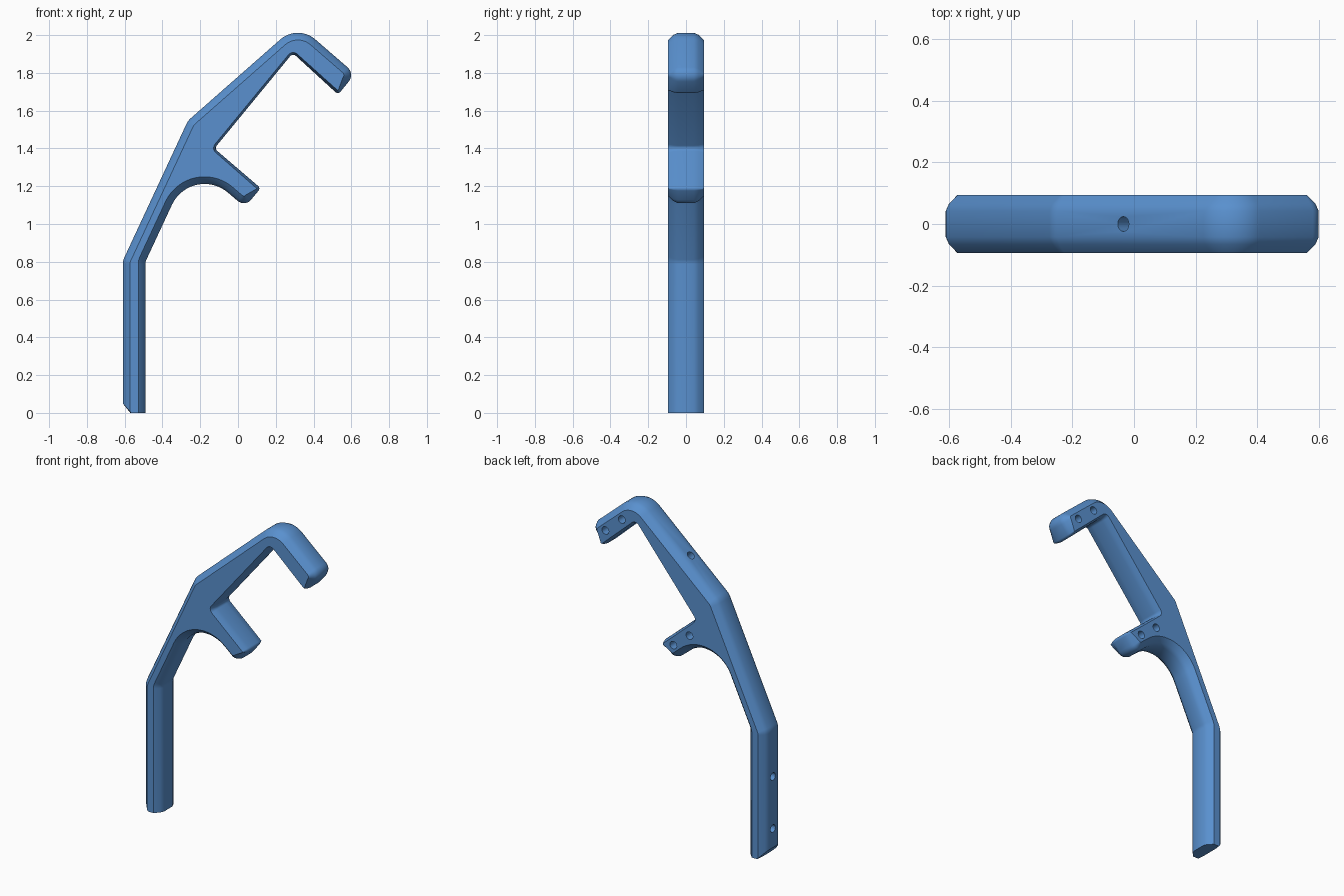
import bpy, bmesh, math
from mathutils import Vector

if "Cube" in bpy.data.objects:
    bpy.data.objects.remove(bpy.data.objects["Cube"])

blue = bpy.data.materials.new("blue_plastic")
blue.diffuse_color = (0.10, 0.28, 0.62, 1)
blue.use_nodes = True
blue.node_tree.nodes["Principled BSDF"].inputs["Base Color"].default_value = blue.diffuse_color

# Side profile corners: x, z, corner radius, edge chamfer, arc segments
CORNERS = [
    (-0.57, 0.0, 0, 0.005, 0), (-0.49, 0.0, 0, 0.038, 0),
    (-0.49, 0.80, 0.06, 0.038, 4),                       # inner knee
    (-0.244, 1.329, 0.19, 0.038, 18),                    # arch under the arm
    (0.037, 1.089, 0.05, 0.038, 8), (0.12, 1.19, 0.018, 0.015, 4),   # lower arm tip
    (-0.125, 1.40, 0.02, 0.012, 5), (0.29, 1.905, 0.02, 0.012, 5),   # mouth
    (0.53, 1.685, 0.018, 0.015, 4), (0.62, 1.795, 0.055, 0.038, 8),  # upper arm tip
    (0.316, 2.058, 0.14, 0.038, 14),                     # top bend
    (-0.265, 1.547, 0.10, 0.038, 6), (-0.61, 0.805, 0.08, 0.038, 5), # back bends
    (-0.61, 0.05, 0, 0.038, 0),
]
# Inset directions that keep the foot flat
FOOT = {0: Vector((1, 0)), 1: Vector((-1, 0)), 13: Vector((1, -1.1))}


def outline():
    """Rounded outline as (point, inset vector) pairs."""
    pts, n = [], len(CORNERS)
    for i, (x, z, r, c, seg) in enumerate(CORNERS):
        p = Vector((x, z))
        if not r:
            pts.append((p, c, FOOT[i]))
            continue
        a = (Vector(CORNERS[i - 1][:2]) - p).normalized()
        b = (Vector(CORNERS[(i + 1) % n][:2]) - p).normalized()
        half = a.angle(b) / 2
        centre = p + (a + b).normalized() * (r / math.sin(half))
        t = r / math.tan(half)
        u, v = p + a * t - centre, p + b * t - centre
        total = math.pi - 2 * half
        for k in range(seg + 1):
            f = k / seg
            d = (u * math.sin((1 - f) * total) + v * math.sin(f * total)) / math.sin(total)
            pts.append((centre + d, c, None))
    result, m = [], len(pts)
    for i, (p, c, d) in enumerate(pts):
        if d is None:
            e = (p - pts[i - 1][0]).normalized()
            g = (pts[(i + 1) % m][0] - p).normalized()
            n1, n2 = Vector((-e.y, e.x)), Vector((-g.y, g.x))
            d = (n1 + n2) / (1 + n1.dot(n2))
        result.append((p, d * c))
    return result


# Bracket body: stacked outlines, inset towards the two flat sides
RINGS = [(-0.094, 1.0), (-0.066, 0.28), (-0.042, 0.0),
         (0.042, 0.0), (0.066, 0.28), (0.094, 1.0)]
bm = bmesh.new()
path = outline()
loops = []
for y, f in RINGS:
    loops.append([bm.verts.new((p.x + d.x * f, y, p.y + d.y * f)) for p, d in path])
for lo, hi in zip(loops, loops[1:]):
    for i in range(len(lo)):
        j = (i + 1) % len(lo)
        bm.faces.new((lo[i], lo[j], hi[j], hi[i]))
bm.faces.new(loops[0])
bm.faces.new(loops[-1])
bmesh.ops.recalc_face_normals(bm, faces=bm.faces)
mesh = bpy.data.meshes.new("hook_bracket")
bm.to_mesh(mesh)
bm.free()
mesh.materials.append(blue)
body = bpy.data.objects.new("hook_bracket", mesh)
bpy.context.collection.objects.link(body)


# Blind screw holes: position on the surface, outward direction
HOLES = [((-0.61, 0, 0.17), (-1, 0, 0)), ((-0.61, 0, 0.50), (-1, 0, 0)),
         ((-0.035, 0, 1.75), (-0.66, 0, 0.75))]
HOLES += [((x, 0.094, z), (0, 1, 0)) for x, z in
          ((0.50, 1.80), (0.385, 1.90), (0.023, 1.20), (-0.09, 1.29))]
for pos, direction in HOLES:
    d = Vector(direction).normalized()
    bpy.ops.mesh.primitive_cylinder_add(
        vertices=20, radius=0.024, depth=0.14, location=Vector(pos),
        rotation=d.to_track_quat('Z', 'Y').to_euler())
    cutter = bpy.context.object
    cutter.name = "hole_cutter"
    cutter.hide_render = True
    cutter.data.materials.append(blue)
    mod = body.modifiers.new("hole", 'BOOLEAN')
    mod.operation = 'DIFFERENCE'
    mod.solver = 'EXACT'
    mod.object = cutter
    bpy.ops.object.select_all(action='DESELECT')
    body.select_set(True)
    bpy.context.view_layer.objects.active = body
    bpy.ops.object.modifier_apply(modifier=mod.name)
    bpy.data.objects.remove(cutter)

# Smooth rounded edges, keep the chamfer line crisp
bpy.ops.object.shade_smooth_by_angle(angle=math.radians(32))
